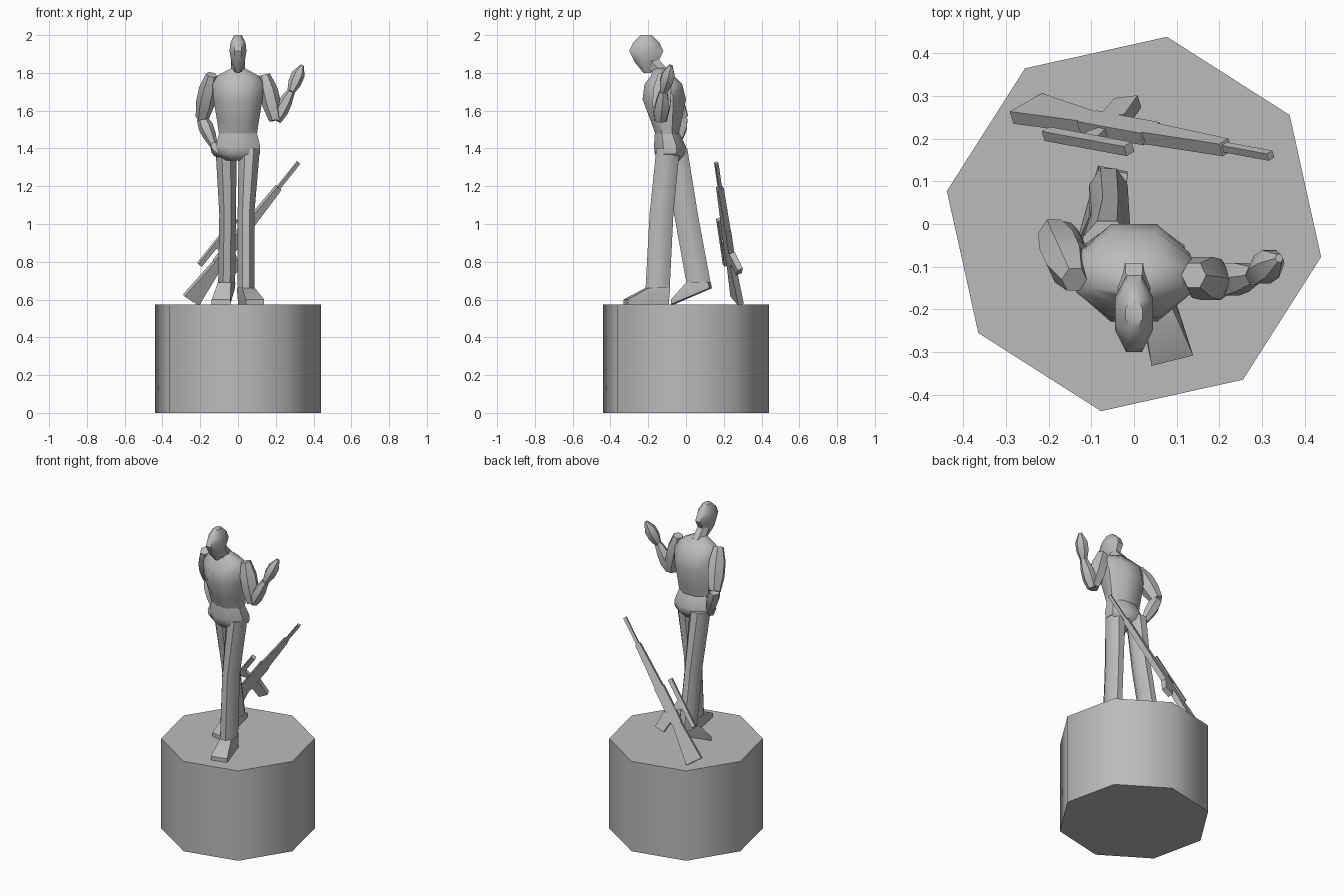
import bpy, bmesh, math
from mathutils import Vector

cube = bpy.data.objects.get("Cube")
if cube:
    bpy.data.objects.remove(cube)

plain_grey = bpy.data.materials.new("plain_grey")
plain_grey.use_nodes = True
grey = (.5, .5, .5, 1)
plain_grey.diffuse_color = grey
plain_grey.node_tree.nodes["Principled BSDF"].inputs["Base Color"].default_value = grey


def finish(name, bm, angle):
    """Turn the mesh into a shaded object."""
    bmesh.ops.recalc_face_normals(bm, faces=bm.faces)
    mesh = bpy.data.meshes.new(name)
    bm.to_mesh(mesh)
    bm.free()
    mesh.materials.append(plain_grey)
    part = bpy.data.objects.new(name, mesh)
    bpy.context.collection.objects.link(part)
    bpy.ops.object.select_all(action='DESELECT')
    part.select_set(True)
    bpy.context.view_layer.objects.active = part
    bpy.ops.object.shade_smooth_by_angle(angle=math.radians(angle))


def skin(name, rings, angle=50):
    """Join equal rings of points into a capped shell."""
    bm = bmesh.new()
    loops = [[bm.verts.new(point) for point in ring] for ring in rings]
    for lower, upper in zip(loops, loops[1:]):
        for i in range(len(lower)):
            bm.faces.new((lower[i - 1], lower[i], upper[i], upper[i - 1]))
    bm.faces.new(loops[0])
    bm.faces.new(loops[-1])
    finish(name, bm, angle)


def polygon(sides, turn=0):
    """Corner directions of a regular polygon."""
    angles = [turn + math.tau * i / sides for i in range(sides)]
    return [(math.cos(a), math.sin(a)) for a in angles]


def stack(name, levels):
    """Level eight-sided rings: x, y, z, half width, half depth."""
    half = math.pi / 8
    corners = [(c / math.cos(half), s / math.cos(half)) for c, s in polygon(8, half)]
    skin(name, [[(x + c * wide, y + s * deep, z) for c, s in corners]
                for x, y, z, wide, deep in levels])


def limb(name, start, end, radii):
    """Straight six-sided limb with radii spread evenly along it."""
    axis = (end - start).normalized()
    side = Vector((0, 1, 0)).cross(axis).normalized()
    depth = axis.cross(side)
    rings = []
    for i, radius in enumerate(radii):
        centre = start.lerp(end, i / (len(radii) - 1))
        rings.append([centre + (side * c + depth * s * 1.1) * radius
                      for c, s in polygon(6)])
    skin(name, rings)


# Eight-sided pedestal
top = .575
skin("pedestal", [[(c * .445, s * .445, z) for c, s in polygon(8, math.radians(35))]
                  for z in (0, top)])

# Trunk and head
stack("hips", [(0, -.085, 1.335, .06, .05), (0, -.085, 1.37, .115, .08),
               (0, -.085, 1.41, .118, .085), (0, -.1, 1.48, .1, .065)])
stack("torso", [(0, -.1, 1.47, .1, .06), (0, -.105, 1.54, .11, .08),
                (0, -.115, 1.66, .13, .115), (0, -.12, 1.74, .135, .1),
                (0, -.125, 1.785, .11, .06), (0, -.14, 1.825, .035, .035)])
limb("neck", Vector((0, -.12, 1.79)), Vector((0, -.2, 1.88)), (.04, .035))
stack("head", [(0, -.205, 1.8, .01, .02), (0, -.21, 1.855, .035, .06),
               (0, -.21, 1.915, .045, .09), (0, -.21, 1.96, .04, .07),
               (0, -.21, 2, .02, .03)])


def arm(side, *joints):
    """Upper arm, forearm and hand between four joints."""
    shoulder, elbow, wrist, fingertip = map(Vector, joints)
    limb(side + "_upper_arm", shoulder, elbow, (.03, .05, .05, .035))
    limb(side + "_forearm", elbow, wrist, (.03, .04, .035, .022))
    limb(side + "_hand", wrist, fingertip, (.02, .035, .035, .01))


# Right hand rests on the hip, left hand is raised
arm("right", (-.14, -.13, 1.79), (-.19, -.02, 1.56), (-.13, -.06, 1.42), (-.08, -.12, 1.36))
arm("left", (.14, -.12, 1.79), (.2, -.135, 1.55), (.28, -.12, 1.7), (.34, -.08, 1.84))


def leg(side, hip, knee, ankle, heel, toe):
    """Trouser leg of three rings and a wedge-shaped foot."""
    stack(side + "_leg", [(*hip, .056, .062), (*knee, .044, .063), (*ankle, .045, .064)])
    ankle, heel, toe = Vector(ankle), Vector(heel), Vector(toe)
    forward = toe - heel
    forward.z = 0
    forward.normalize()
    across = forward.cross(Vector((0, 0, 1))) * .05
    sole_edge = Vector((0, 0, .025))
    bm = bmesh.new()
    for way in (-across, across):
        for corner in (heel + way * .7, toe + way, toe + way + sole_edge,
                       ankle + forward * .06 + way * .7, ankle - forward * .06 + way * .7):
            bm.verts.new(corner)
    bmesh.ops.convex_hull(bm, input=bm.verts)
    finish(side + "_foot", bm, 30)


# Left leg steps forward, right leg trails with its heel up
leg("left", (.06, -.095, 1.4), (.042, -.13, 1.05), (.042, -.15, .66),
    (.035, -.1, top), (.09, -.32, top))
leg("right", (-.063, -.055, 1.4), (-.055, 0, 1.05), (-.06, .066, .69),
    (-.05, .13, .66), (-.09, -.07, top))

# Rifle leaning behind, laid out in its own plane (along, up)
butt = Vector((-.25, .265, .61))
along = (Vector((.32, .16, 1.325)) - butt).normalized()
lean = Vector((-.7, -.45, .6))
up = (lean - along * lean.dot(along)).normalized()
sideways = along.cross(up)


def rifle_part(name, start, end, start_width, end_width):
    """Tapered flat bar between two points of the rifle's plane."""
    start, end = (butt + along * a + up * b for a, b in (start, end))
    across = sideways.cross(end - start).normalized() / 2
    thick = sideways * min(.032, start_width) / 2
    skin("rifle_" + name, [[centre + across * width * c + thick * s
                            for c, s in ((1, 1), (-1, 1), (-1, -1), (1, -1))]
                           for centre, width in ((start, start_width), (end, end_width))], 20)


rifle_part("stock", (-.01, -.01), (.24, 0), .1, .05)
rifle_part("receiver", (.23, 0), (.47, 0), .06, .06)
rifle_part("handguard", (.46, 0), (.75, 0), .05, .03)
rifle_part("barrel", (.74, 0), (.92, 0), .018, .018)
rifle_part("grip", (.3, -.02), (.25, -.11), .07, .06)
rifle_part("scope", (.17, .08), (.48, .08), .025, .025)
rifle_part("scope_mount", (.32, .02), (.32, .07), .02, .06)
